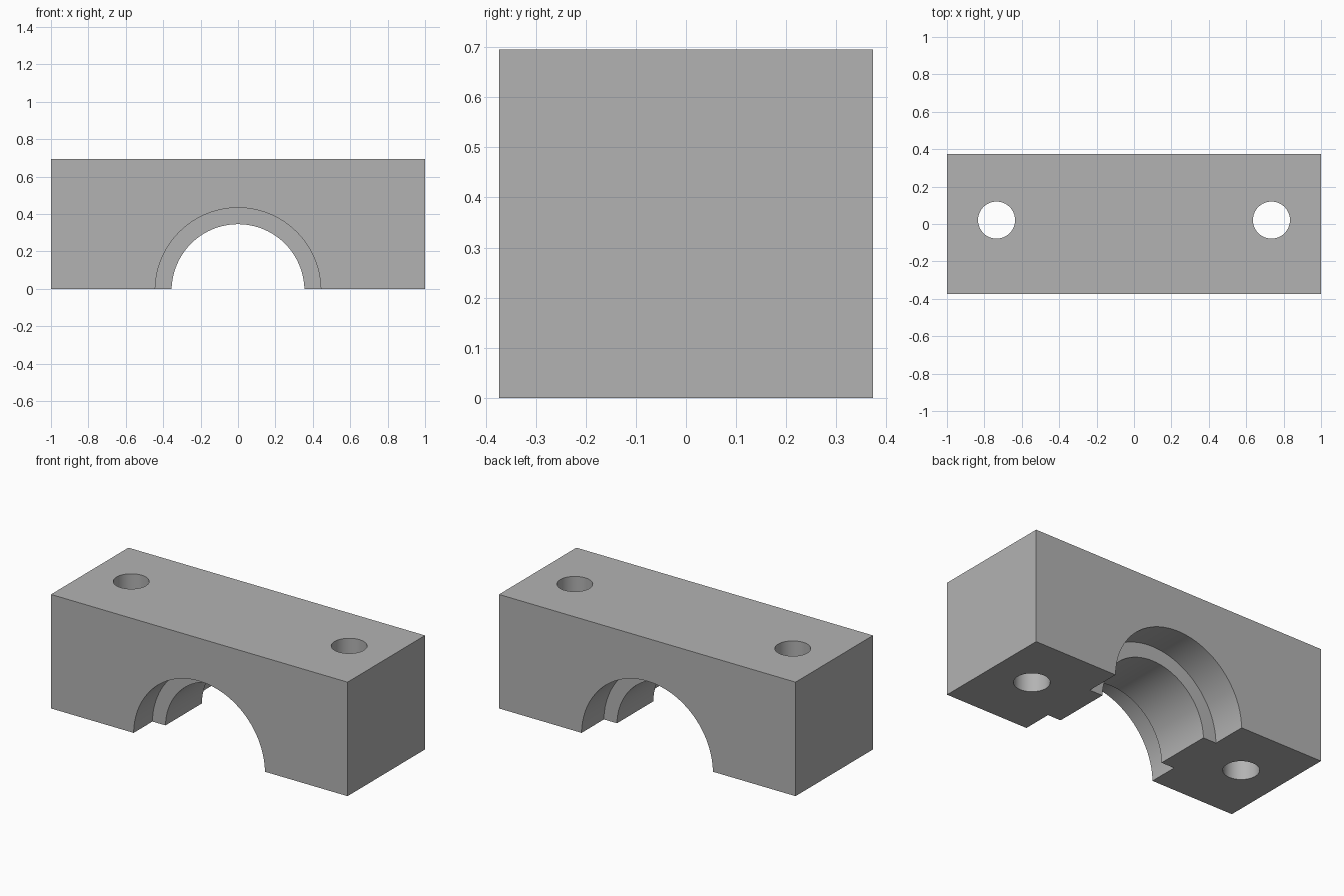
import bpy
from math import pi, radians

WIDTH, DEPTH, HEIGHT = 2.0, 0.746, 0.695
BORE_Z = -0.009             # bore axis sits just under the parting face
RIDGE = (-0.192, 0.158)     # front and back of the inner ridge

default = bpy.data.objects.get("Cube")
if default:
    bpy.data.objects.remove(default, do_unlink=True)

grey = bpy.data.materials.new("light_grey")
grey.use_nodes = True
colour = (0.45, 0.45, 0.45, 1)
grey.diffuse_color = colour
grey.node_tree.nodes["Principled BSDF"].inputs["Base Color"].default_value = colour

# Solid block
bpy.ops.mesh.primitive_cube_add(size=1, location=(0, 0, HEIGHT / 2))
block = bpy.context.object
block.name = block.data.name = "bearing_cap"
block.scale = (WIDTH, DEPTH, HEIGHT)
bpy.ops.object.transform_apply(location=True, rotation=True, scale=True)
block.data.materials.append(grey)


def drill(name, radius, length, location, along_y=False):
    """Cut a round hole out of the block."""
    bpy.ops.mesh.primitive_cylinder_add(
        vertices=96, radius=radius, depth=length, location=location,
        rotation=(pi / 2 if along_y else 0, 0, 0))
    cutter = bpy.context.object
    cutter.name = name
    cutter.hide_render = True
    cutter.data.materials.append(grey)
    cut = block.modifiers.new(name, "BOOLEAN")
    cut.operation, cut.solver, cut.object = "DIFFERENCE", "EXACT", cutter
    bpy.context.view_layer.objects.active = block
    bpy.ops.object.modifier_apply(modifier=name)
    bpy.data.objects.remove(cutter, do_unlink=True)


# Half-round bore, with a wider recess on each side of the ridge
drill("bore", 0.355, 2, (0, 0, BORE_Z), along_y=True)
for name, edge, side in (("front_recess", RIDGE[0], -1), ("back_recess", RIDGE[1], 1)):
    drill(name, 0.443, 1, (0, edge + side * 0.5, BORE_Z), along_y=True)

# Bolt holes
for side in (-1, 1):
    drill("bolt_hole", 0.099, 2, (side * 0.735, 0.021, HEIGHT / 2))

# Smooth round walls with sharp edges
bpy.ops.object.select_all(action="DESELECT")
block.select_set(True)
bpy.context.view_layer.objects.active = block
bpy.ops.object.shade_smooth_by_angle(angle=radians(30))
